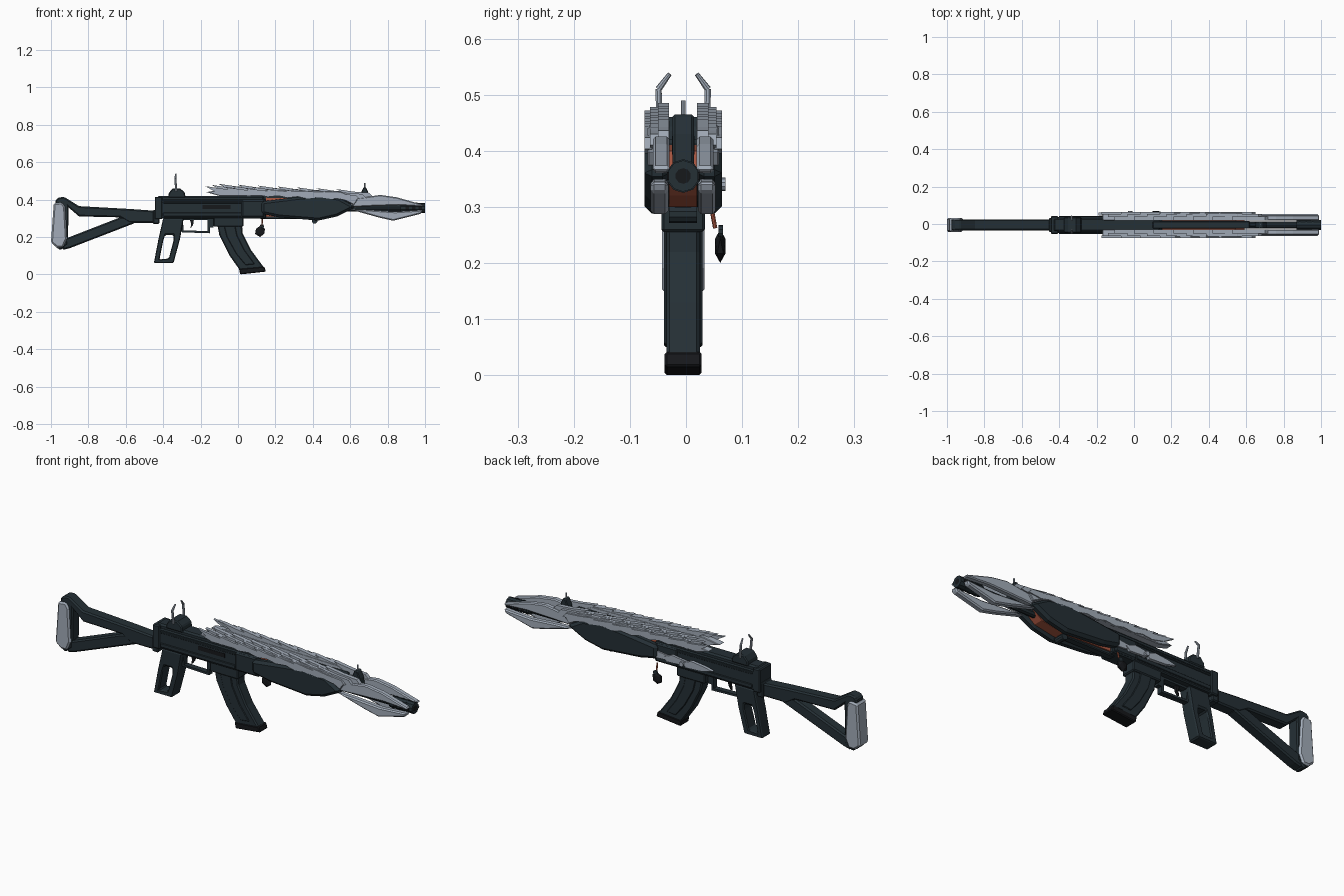
import bpy, bmesh, math
from mathutils import Vector

cube = bpy.data.objects.get("Cube")
if cube:
    bpy.data.objects.remove(cube)

YC = -0.005  # centre plane of the body


def material(name, rgb):
    m = bpy.data.materials.new(name)
    m.use_nodes = True
    m.diffuse_color = (*rgb, 1)
    m.node_tree.nodes["Principled BSDF"].inputs["Base Color"].default_value = (*rgb, 1)
    return m


DARK = material("dark_gunmetal", (0.018, 0.029, 0.036))
BLACK = material("black", (0.008, 0.009, 0.011))
PALE = material("pale_steel", (0.36, 0.41, 0.48))
RED = material("burnt_orange", (0.42, 0.1, 0.055))


def finish(bm, name, mat, bevel=0):
    bmesh.ops.recalc_face_normals(bm, faces=bm.faces)
    me = bpy.data.meshes.new(name)
    bm.to_mesh(me)
    bm.free()
    me.materials.append(mat)
    ob = bpy.data.objects.new(name, me)
    bpy.context.collection.objects.link(ob)
    if bevel:
        mod = ob.modifiers.new("bevel", "BEVEL")
        mod.width, mod.segments = bevel, 1
        mod.limit_method, mod.angle_limit = "ANGLE", math.radians(40)
    return ob


def prism(name, pts, y0, y1, mat, bevel=0):
    """Side profile (x, z) extruded between two depths."""
    bm = bmesh.new()
    face = bm.faces.new([bm.verts.new((x, YC + y0, z)) for x, z in pts])
    ext = bmesh.ops.extrude_face_region(bm, geom=[face])["geom"]
    moved = [v for v in ext if isinstance(v, bmesh.types.BMVert)]
    bmesh.ops.translate(bm, verts=moved, vec=(0, y1 - y0, 0))
    return finish(bm, name, mat, bevel)


def box(name, x0, x1, y0, y1, z0, z1, mat, bevel=0):
    return prism(name, [(x0, z0), (x1, z0), (x1, z1), (x0, z1)], y0, y1, mat, bevel)


def frame(name, outer, inner, half, mat, bevel=0):
    """Side profile with a matching hole through it."""
    bm = bmesh.new()
    loops = [[bm.verts.new((x, YC + y, z)) for x, z in ring]
             for ring, y in ((outer, -half), (outer, half), (inner, half), (inner, -half))]
    n = len(outer)
    for a in range(4):
        p, q = loops[a], loops[(a + 1) % 4]
        for i in range(n):
            j = (i + 1) % n
            bm.faces.new((p[i], p[j], q[j], q[i]))
    return finish(bm, name, mat, bevel)


def rod(name, a, b, r, mat, sides=10, r2=None):
    a, b = Vector(a), Vector(b)
    bm = bmesh.new()
    bmesh.ops.create_cone(bm, cap_ends=True, segments=sides, radius1=r,
                          radius2=r if r2 is None else r2, depth=(b - a).length)
    rot = (b - a).to_track_quat("Z", "Y").to_matrix()
    bmesh.ops.rotate(bm, verts=bm.verts, matrix=rot)
    bmesh.ops.translate(bm, verts=bm.verts, vec=(a + b) / 2)
    return finish(bm, name, mat)


# Shoulder stock: two struts, butt and pale pad
prism("stock_upper_strut", [(-.98, .38), (-.965, .41), (-.93, .415), (-.85, .365), (-.58, .35),
      (-.44, .34), (-.44, .275), (-.58, .275), (-.63, .305), (-.85, .31), (-.92, .37)],
      -.03, .03, DARK, .007)
prism("stock_lower_strut", [(-.94, .13), (-.9, .14), (-.55, .275), (-.56, .31), (-.63, .305),
      (-.9, .2), (-.93, .19)], -.028, .028, DARK, .007)
prism("stock_butt", [(-.98, .15), (-.95, .13), (-.91, .16), (-.905, .37), (-.93, .41),
      (-.975, .4)], -.03, .03, DARK, .006)
prism("butt_pad", [(-1, .17), (-.97, .145), (-.935, .145), (-.915, .19), (-.925, .36),
      (-.94, .385), (-.985, .38)], -.038, .038, PALE, .008)
box("stock_hinge", -.455, -.42, -.038, .038, .27, .345, DARK, .005)

# Receiver with cover, raised ribs and ejection slot
box("receiver", -.44, .15, -.043, .043, .3, .4, DARK, .005)
box("receiver_cover", -.43, .14, -.036, .036, .38, .42, DARK, .008)
box("receiver_rear_block", -.445, -.405, -.048, .048, .295, .415, DARK, .005)
box("receiver_front_block", .02, .14, -.05, .05, .305, .395, DARK, .006)
for s, side in ((-1, "front"), (1, "back")):
    box(f"{side}_receiver_rail", -.4, .02, s * .042, s * .049, .31, .33, DARK, .002)
    box(f"{side}_cover_rail", -.4, .02, s * .042, s * .048, .38, .39, DARK, .002)
box("ejection_slot", -.19, -.04, -.045, -.042, .35, .37, BLACK)
rod("charging_handle", (-.02, .04, .34), (-.02, .07, .34), .012, PALE)

# Pale jagged plates on the back of the receiver
for i in range(3):
    x = -.19 + .11 * i
    prism(f"receiver_plate_{i}", [(x, .345), (x + .06, .33), (x + .15, .325), (x + .17, .345),
          (x + .12, .365), (x + .04, .355)], .05, .066 - .004 * i, PALE)

# Pistol grip, trigger guard and trigger
frame("pistol_grip", [(-.4, .3), (-.29, .3), (-.31, .19), (-.345, .06), (-.45, .06), (-.425, .19)],
      [(-.39, .21), (-.345, .21), (-.345, .18), (-.37, .085), (-.42, .08), (-.4, .18)],
      .033, DARK, .006)
frame("trigger_guard", [(-.31, .3), (-.15, .3), (-.15, .22), (-.3, .225)],
      [(-.295, .29), (-.162, .29), (-.162, .232), (-.29, .235)], .014, DARK)
prism("trigger", [(-.26, .3), (-.235, .3), (-.24, .265), (-.255, .245), (-.25, .27)],
      -.007, .007, BLACK)
box("magazine_catch", -.15, -.13, -.014, .014, .25, .31, DARK)

# Curved magazine with side rib and base plate
box("magazine_well", -.13, .03, -.039, .039, .255, .31, DARK, .005)
prism("magazine", [(-.115, .29), (-.1, .21), (-.045, .1), (.012, .02), (.14, .035),
      (.07, .13), (.025, .22), (.02, .29)], -.03, .03, DARK, .006)
prism("magazine_rib", [(-.075, .26), (-.06, .2), (-.01, .11), (.04, .05), (.09, .055),
      (.035, .13), (-.005, .21), (-.015, .26)], -.034, .034, DARK, .003)
prism("magazine_base", [(.005, .03), (.012, 0), (.15, .015), (.14, .042)], -.033, .033, BLACK, .004)

# Handguard halves around a coloured core
core = [(.15, .31), (.43, .3), (.54, .32), (.59, .36), (.54, .4), (.15, .41)]
prism("handguard_core", core, -.025, .025, RED)
for s, side in ((-1, "front"), (1, "back")):
    prism(f"{side}_handguard", [(.125, .325), (.22, .305), (.43, .288), (.53, .31), (.63, .36),
          (.54, .41), (.44, .425), (.33, .415), (.125, .39)], s * .024, s * .069, DARK, .013)
box("top_rail", .1, .62, -.02, .02, .39, .43, DARK, .004)
box("lower_rail", .12, .42, -.018, .018, .295, .32, DARK, .004)
rod("sling_knob", (.41, YC - .025, .287), (.41, YC + .025, .287), .016, DARK)

# Pale shell and rows of swept-back feather scales on both sides
for s, side in ((-1, "front"), (1, "back")):
    prism(f"{side}_scale_shell", [(-.17, .44), (-.1, .42), (.1, .42), (.33, .418), (.44, .426),
          (.54, .412), (.62, .372), (.64, .4), (.55, .442), (.4, .445), (.1, .45), (-.08, .455)],
          s * .024, s * .064, PALE, .003)
    for row, (inner, outer) in enumerate(((.056, .069), (.042, .059), (.025, .045))):
        for i in range(7):
            x = -.13 + .105 * i + .035 * row
            z = .44 + .008 * row - .045 * x
            prism(f"{side}_scale_{row}_{i}", [(x - .045, z + .026), (x + .015, z - .008),
                  (x + .08, z - .022), (x + .15, z - .014), (x + .13, z + .006), (x + .05, z + .012)],
                  s * inner, s * outer, PALE)

# Barrel, gas tube and muzzle
rod("barrel", (.5, YC, .355), (.9, YC, .355), .019, DARK)
rod("gas_tube", (.55, YC, .39), (.7, YC, .385), .013, DARK)
rod("muzzle", (.87, YC, .355), (1, YC, .355), .028, DARK, 10)
rod("bore", (.998, YC, .355), (1.0005, YC, .355), .014, BLACK)
for i in range(3):
    x = .895 + .035 * i
    box(f"muzzle_vent_{i}", x, x + .018, -.029, .029, .348, .362, BLACK)
    rod(f"muzzle_ring_{i}", (x - .012, YC, .355), (x - .004, YC, .355), .03, DARK)

# Pale jaw wings flanking the barrel
for s, side in ((-1, "front"), (1, "back")):
    prism(f"{side}_upper_jaw", [(.55, .435), (.62, .405), (.76, .425), (.85, .412), (.99, .372),
          (.99, .362), (.86, .37), (.72, .365), (.62, .36)], s * .024, s * .054, PALE, .006)
    prism(f"{side}_lower_jaw", [(.59, .35), (.7, .345), (.84, .335), (.99, .345), (.98, .325),
          (.83, .287), (.75, .305)], s * .026, s * .058, PALE, .006)

# Rear sight with curled horns
prism("rear_sight_base", [(-.375, .41), (-.28, .41), (-.285, .44), (-.31, .46), (-.35, .46),
      (-.37, .435)], -.042, .042, DARK, .005)
for s, side in ((-1, "front"), (1, "back")):
    path = [(-.33, YC + s * .042, .445), (-.335, YC + s * .044, .51), (-.332, YC + s * .024, .537)]
    rod(f"{side}_horn_lower", path[0], path[1], .006, PALE, 8)
    rod(f"{side}_horn_tip", path[1], path[2], .006, PALE, 8, .004)

# Front sight
prism("front_sight_base", [(.645, .37), (.71, .37), (.7, .43), (.685, .465), (.67, .465),
      (.655, .43)], -.019, .019, DARK, .004)
rod("front_sight_post", (.677, YC, .46), (.677, YC, .49), .004, PALE, 8)

# Hanging charm on a short cord
rod("charm_cord", (.13, .045, .3), (.128, .052, .262), .004, RED, 8)
bm = bmesh.new()
bmesh.ops.create_icosphere(bm, subdivisions=1, radius=.03)
bmesh.ops.scale(bm, verts=bm.verts, vec=(1, .36, 1))
bmesh.ops.translate(bm, verts=bm.verts, vec=(.118, .061, .23))
finish(bm, "charm", BLACK)
rod("charm_ring", (.128, .058, .256), (.128, .066, .256), .012, DARK)
